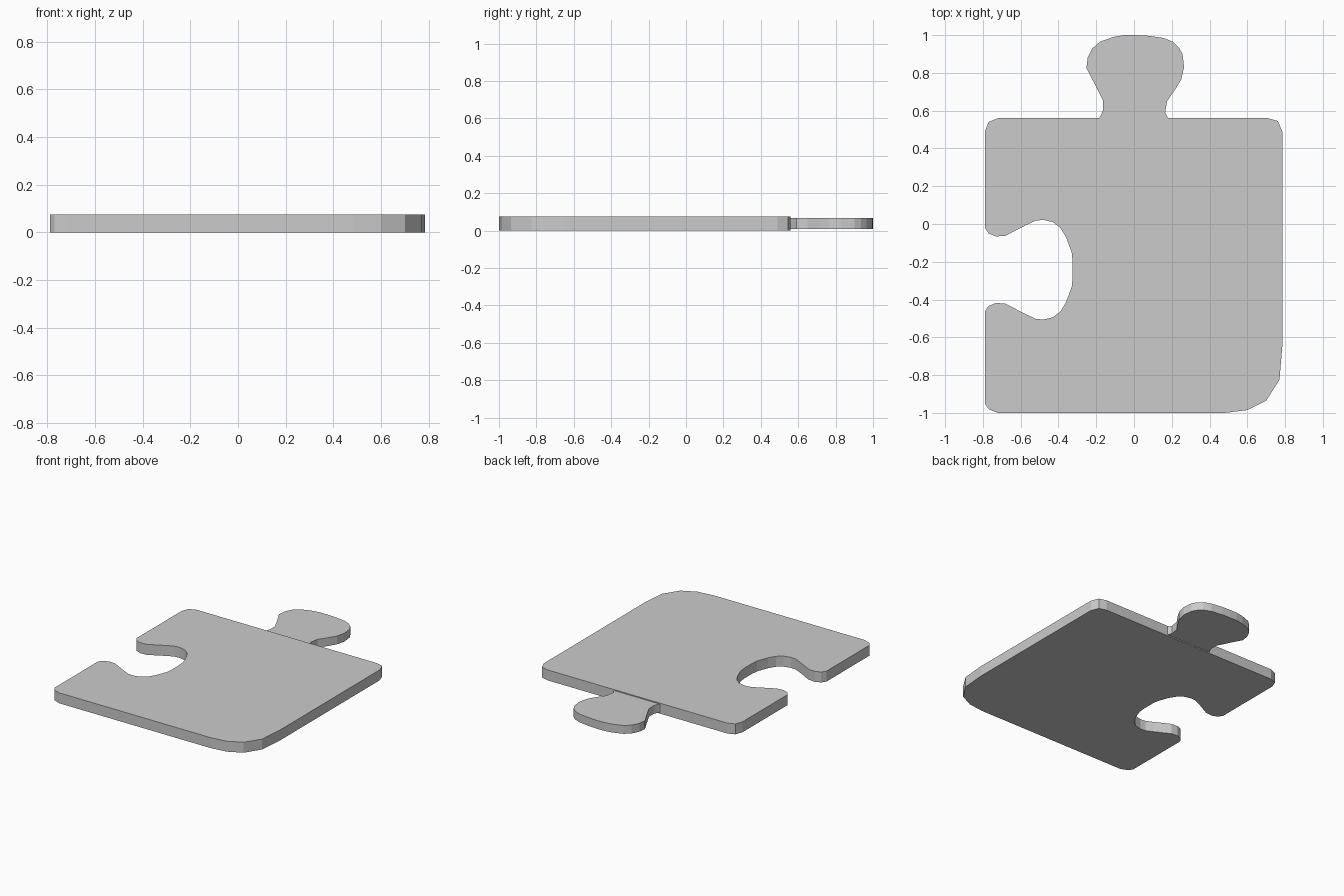
import bpy, bmesh


def slab(name, outline, z0, z1):
    """Extrude a flat outline into a slab between two heights."""
    bm = bmesh.new()
    face = bm.faces.new([bm.verts.new((x, y, z0)) for x, y in outline])
    ext = bmesh.ops.extrude_face_region(bm, geom=[face], use_keep_orig=True)
    top = [v for v in ext["geom"] if isinstance(v, bmesh.types.BMVert)]
    bmesh.ops.translate(bm, verts=top, vec=(0, 0, z1 - z0))
    bmesh.ops.recalc_face_normals(bm, faces=bm.faces)
    mesh = bpy.data.meshes.new(name)
    bm.to_mesh(mesh)
    bm.free()
    obj = bpy.data.objects.new(name, mesh)
    bpy.context.collection.objects.link(obj)
    return obj


# Body: rounded square, with one larger corner at the front right
corners = [(-0.79, -0.95), (-0.77, -0.98), (-0.72, -1.0),
           (0.48, -1.0), (0.60, -0.985), (0.70, -0.935), (0.77, -0.825), (0.785, -0.65),
           (0.785, 0.49), (0.762, 0.545), (0.71, 0.56),
           (-0.72, 0.56), (-0.77, 0.54), (-0.79, 0.49)]

# Socket on the left side: half profile mirrored about its centre line
SOCKET_Y = -0.242
half = [(-0.79, -0.02), (-0.77, -0.05), (-0.73, -0.066), (-0.68, -0.062),
        (-0.57, -0.005), (-0.52, 0.018), (-0.48, 0.022), (-0.43, 0.01),
        (-0.39, -0.02), (-0.36, -0.07), (-0.33, -0.15), (-0.325, -0.2)]
socket = half + [(x, 2 * SOCKET_Y - y) for x, y in reversed(half)]

slab("puzzle_body", corners + socket, 0.0, 0.075)

# Tab at the back, slightly thinner than the body
tab = [(-0.188, 0.555), (0.183, 0.555), (0.165, 0.59), (0.175, 0.65), (0.22, 0.715),
       (0.25, 0.765), (0.265, 0.83), (0.257, 0.90), (0.237, 0.935), (0.205, 0.965),
       (0.155, 0.985), (0.07, 0.997), (0.0, 1.0), (-0.05, 1.0), (-0.11, 0.99),
       (-0.18, 0.965), (-0.22, 0.93), (-0.245, 0.88), (-0.252, 0.825),
       (-0.21, 0.745), (-0.165, 0.655), (-0.165, 0.60), (-0.175, 0.575)]
slab("puzzle_tab", tab, 0.008, 0.068)
